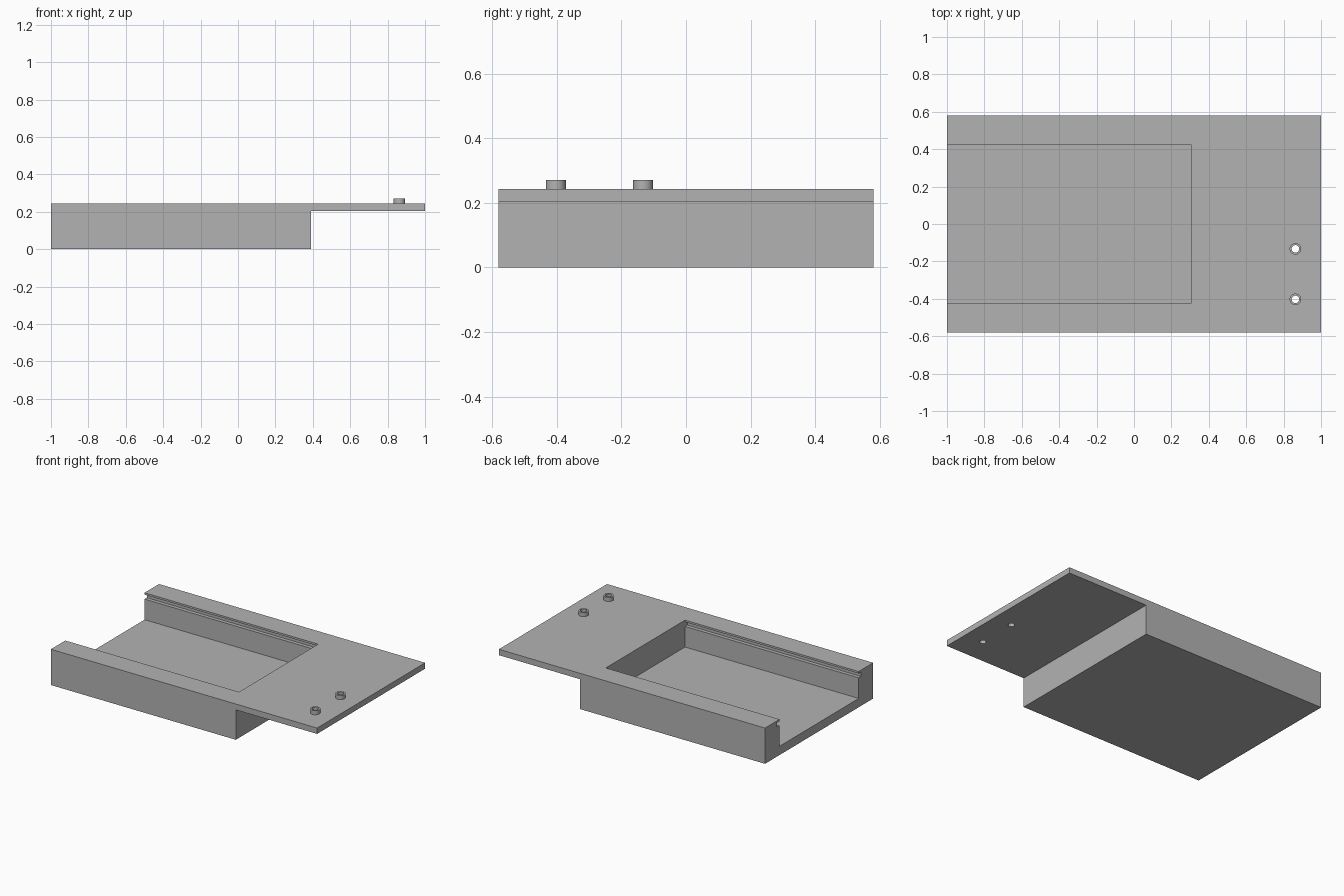
import bpy
import bmesh
from math import pi

cube = bpy.data.objects.get("Cube")
if cube:
    bpy.data.objects.remove(cube, do_unlink=True)

TOP, PLATE_BOTTOM, FLOOR = 0.243, 0.203, 0.06
HALF_WIDTH, POCKET_HALF = 0.58, 0.425
POCKET_END, BLOCK_END = 0.305, 0.39
POST_X, POST_TOP = 0.863, 0.271
POST_RADIUS, HOLE_RADIUS = 0.031, 0.02

grey = bpy.data.materials.new("plain_grey")
grey.use_nodes = True
colour = (0.45, 0.45, 0.45, 1)
grey.diffuse_color = colour
grey.node_tree.nodes["Principled BSDF"].inputs["Base Color"].default_value = colour


def extrude(name, points, direction):
    """Make a solid by sweeping a flat outline along a direction."""
    bm = bmesh.new()
    face = bm.faces.new([bm.verts.new(p) for p in points])
    moved = bmesh.ops.extrude_face_region(bm, geom=[face])["geom"]
    verts = [v for v in moved if isinstance(v, bmesh.types.BMVert)]
    bmesh.ops.translate(bm, verts=verts, vec=direction)
    bmesh.ops.recalc_face_normals(bm, faces=bm.faces)
    mesh = bpy.data.meshes.new(name)
    bm.to_mesh(mesh)
    bm.free()
    obj = bpy.data.objects.new(name, mesh)
    bpy.context.collection.objects.link(obj)
    mesh.materials.append(grey)
    return obj


def cylinder(name, radius, y, bottom, top):
    bpy.ops.mesh.primitive_cylinder_add(
        vertices=32, radius=radius, depth=top - bottom,
        location=(POST_X, y, (top + bottom) / 2))
    obj = bpy.context.object
    obj.name = name
    obj.data.materials.append(grey)
    return obj


def cut(target, cutter):
    mod = target.modifiers.new(cutter.name, "BOOLEAN")
    mod.operation = "DIFFERENCE"
    mod.solver = "EXACT"
    mod.object = cutter
    cutter.hide_render = True
    cutter.hide_set(True)


# Deep block with the thin plate overhanging at +x
outline = [(-1, 0), (BLOCK_END, 0), (BLOCK_END, PLATE_BOTTOM),
           (1, PLATE_BOTTOM), (1, TOP), (-1, TOP)]
tray = extrude("tray_body", [(x, -HALF_WIDTH, z) for x, z in outline],
               (0, 2 * HALF_WIDTH, 0))

# Open-ended pocket with a slide groove under the lip of each side wall
groove = POCKET_HALF + 0.025
side = [(POCKET_HALF, FLOOR), (POCKET_HALF, 0.2), (groove, 0.2),
        (groove, 0.23), (POCKET_HALF, 0.23), (POCKET_HALF, TOP + 0.1)]
section = side + [(-y, z) for y, z in reversed(side)]
pocket = extrude("pocket_cutter", [(-1.1, y, z) for y, z in section],
                 (POCKET_END + 1.1, 0, 0))
cut(tray, pocket)

# Hollow posts, bored right through the plate
for label, y in (("front", -0.403), ("rear", -0.133)):
    post = cylinder(label + "_post", POST_RADIUS, y, TOP, POST_TOP)
    bpy.ops.object.shade_smooth_by_angle(angle=pi / 6)
    bore = cylinder(label + "_bore_cutter", HOLE_RADIUS, y, 0.1, 0.4)
    cut(tray, bore)
    cut(post, bore)
